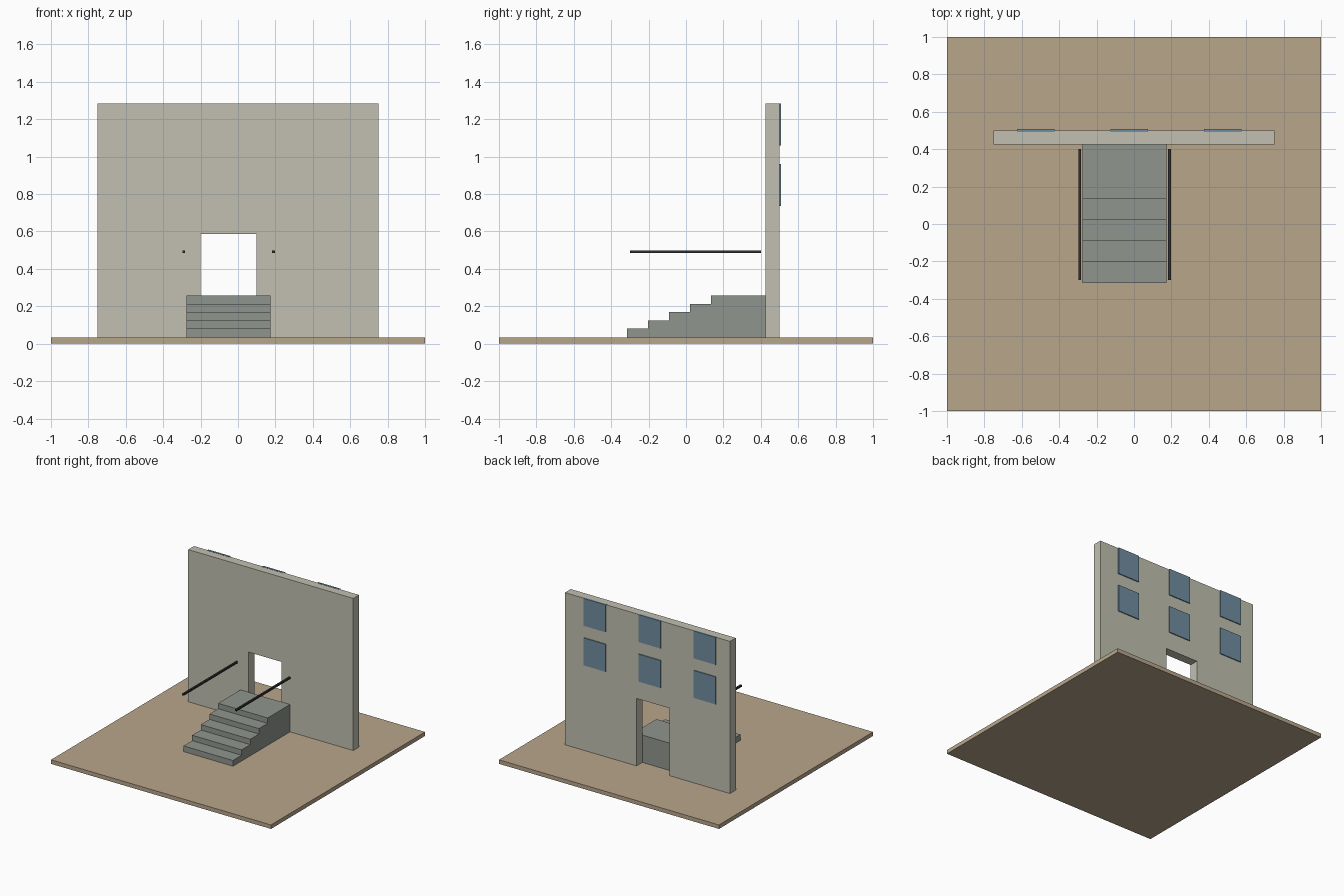
import bpy
import bmesh

if "Cube" in bpy.data.objects:
    bpy.data.objects.remove(bpy.data.objects["Cube"])


def material(name, rgb):
    m = bpy.data.materials.new(name)
    m.diffuse_color = (*rgb, 1)
    m.use_nodes = True
    m.node_tree.nodes["Principled BSDF"].inputs["Base Color"].default_value = m.diffuse_color
    return m


def prism(name, profile, axis, lo, hi, mat):
    """Extrude a 2D profile along x (profile is y,z) or y (profile is x,z)."""
    def place(p, t):
        return (t, p[0], p[1]) if axis == 'x' else (p[0], t, p[1])
    bm = bmesh.new()
    face = bm.faces.new([bm.verts.new(place(p, lo)) for p in profile])
    ext = bmesh.ops.extrude_face_region(bm, geom=[face], use_keep_orig=True)
    for v in ext['geom']:
        if isinstance(v, bmesh.types.BMVert):
            v.co['xyz'.index(axis)] = hi
    bmesh.ops.recalc_face_normals(bm, faces=bm.faces[:])
    mesh = bpy.data.meshes.new(name)
    bm.to_mesh(mesh)
    bm.free()
    mesh.materials.append(mat)
    ob = bpy.data.objects.new(name, mesh)
    bpy.context.collection.objects.link(ob)
    return ob


def box(name, x, y, z, mat):
    return prism(name, [(x[0], z[0]), (x[1], z[0]), (x[1], z[1]), (x[0], z[1])],
                 'y', y[0], y[1], mat)


earth = material("earth", (0.48, 0.38, 0.26))
plaster = material("plaster", (0.54, 0.53, 0.44))
stone = material("stone", (0.28, 0.30, 0.27))
iron = material("iron", (0.03, 0.03, 0.03))
glass = material("glass", (0.16, 0.27, 0.35))

G = 0.033      # top of the ground slab
TOP = 1.283    # top of the wall

# Ground slab
box("ground", (-1, 1), (-1, 1), (0, G), earth)

# Facade wall with the doorway open down to the ground
prism("facade_wall", [(-0.75, G), (-0.2, G), (-0.2, 0.587), (0.1, 0.587),
                      (0.1, G), (0.75, G), (0.75, TOP), (-0.75, TOP)],
      'y', 0.425, 0.5, plaster)

# Solid stair: five risers up to a landing at the wall
steps = [(0.425, G), (-0.315, G)]
for i in range(5):
    y, z = -0.315 + 0.1125 * i, 0.08 + 0.0444 * i
    steps += [(y, steps[-1][1]), (y, z)] if i else [(y, z)]
steps.append((0.425, steps[-1][1]))
prism("stairs", steps, 'x', -0.275, 0.175, stone)

# Handrails either side of the stair
for side, x in (("left", -0.29), ("right", 0.19)):
    box(f"handrail_{side}", (x - 0.0075, x + 0.0075), (-0.3, 0.4),
        (0.484, 0.499), iron)

# Two rows of three windows on the back of the wall
for row, z in enumerate((0.735, 1.06)):
    for col, x in enumerate((-0.625, -0.125, 0.375)):
        box(f"window_{row}_{col}", (x, x + 0.2), (0.492, 0.508),
            (z, z + 0.225), glass)
